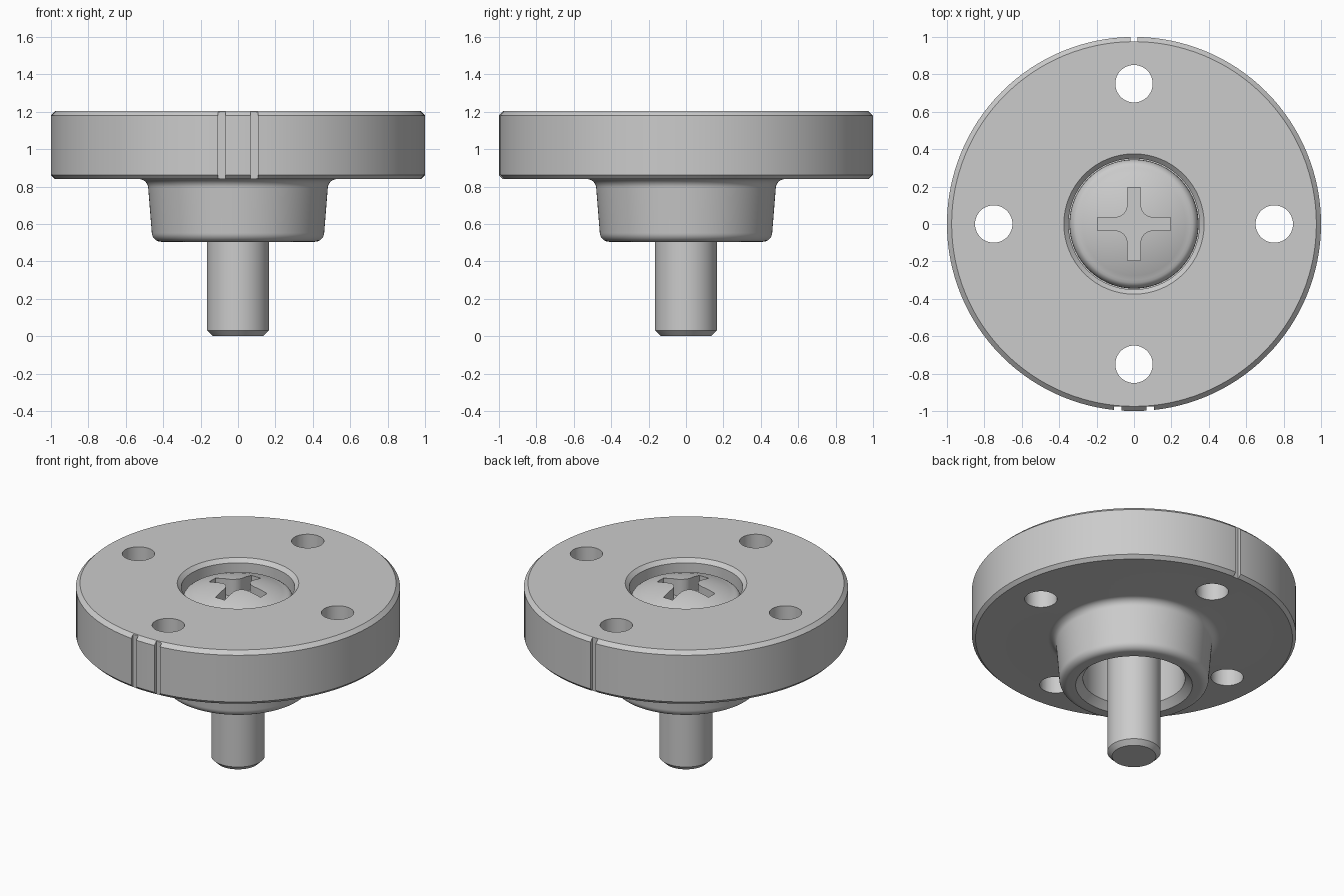
import bpy, bmesh, math
from mathutils import Matrix

cube = bpy.data.objects.get("Cube")
if cube:
    bpy.data.objects.remove(cube, do_unlink=True)

TAU = math.tau
steel = bpy.data.materials.new("plain_grey")
steel.use_nodes = True
GREY = (0.6, 0.6, 0.6, 1)
steel.diffuse_color = GREY
steel.node_tree.nodes["Principled BSDF"].inputs["Base Color"].default_value = GREY


def make_object(name, bm):
    bmesh.ops.recalc_face_normals(bm, faces=bm.faces[:])
    mesh = bpy.data.meshes.new(name)
    bm.to_mesh(mesh)
    bm.free()
    obj = bpy.data.objects.new(name, mesh)
    mesh.materials.append(steel)
    bpy.context.collection.objects.link(obj)
    return obj


def arc(cx, cz, r, start, end, steps=8):
    """Points on an arc, angles in degrees."""
    angles = [math.radians(start + (end - start) * i / steps) for i in range(steps + 1)]
    return [(cx + r * math.cos(a), cz + r * math.sin(a)) for a in angles]


def lathe(name, profile, closed, segments=128):
    """Turn an (r, z) profile around the z axis."""
    bm = bmesh.new()
    verts = [bm.verts.new((r, 0, z)) for r, z in profile]
    edges = [bm.edges.new(pair) for pair in zip(verts, verts[1:])]
    if closed:
        edges.append(bm.edges.new((verts[-1], verts[0])))
    bmesh.ops.spin(bm, geom=verts + edges, cent=(0, 0, 0), axis=(0, 0, 1),
                   angle=TAU, steps=segments, use_merge=True)
    bmesh.ops.remove_doubles(bm, verts=bm.verts[:], dist=1e-5)
    return make_object(name, bm)


def prism(name, outline, bottom, top):
    """Extrude a flat (x, y) outline between two heights."""
    bm = bmesh.new()
    face = bm.faces.new([bm.verts.new((x, y, bottom)) for x, y in outline])
    new = bmesh.ops.extrude_face_region(bm, geom=[face])["geom"]
    moved = [v for v in new if isinstance(v, bmesh.types.BMVert)]
    bmesh.ops.translate(bm, verts=moved, vec=(0, 0, top - bottom))
    return make_object(name, bm)


def cut(target, cutter):
    cutter.hide_render = True
    mod = target.modifiers.new("cut", "BOOLEAN")
    mod.operation = "DIFFERENCE"
    mod.solver = "EXACT"
    mod.object = cutter
    bpy.context.view_layer.objects.active = target
    bpy.ops.object.modifier_apply(modifier=mod.name)
    bpy.data.objects.remove(cutter, do_unlink=True)


def smooth(obj):
    bpy.ops.object.select_all(action="DESELECT")
    obj.select_set(True)
    bpy.context.view_layer.objects.active = obj
    bpy.ops.object.shade_smooth_by_angle(angle=math.radians(30))


# Flange with tapered hub, stepped bore and screw seat
TOP, UNDER, HUB, SEAT = 1.205, 0.84, 0.505, 0.93
outer = [(0.375, TOP), (0.975, TOP), (1, TOP - 0.025), (1, UNDER + 0.022), (0.978, UNDER)]
hub = arc(0.53, UNDER - 0.05, 0.05, 90, 177) + arc(0.411, HUB + 0.05, 0.05, -3, -90)
bore = [(0.36, HUB), (0.315, HUB + 0.045), (0.315, SEAT - 0.06), (0.18, SEAT - 0.06),
        (0.18, SEAT), (0.35, SEAT), (0.35, TOP - 0.025)]
flange = lathe("flange_and_hub", outer + hub + bore, closed=True)

# Four bolt holes
for i in range(4):
    a = i * TAU / 4
    bm = bmesh.new()
    bmesh.ops.create_cone(bm, cap_ends=True, segments=48, radius1=0.1, radius2=0.1, depth=1,
                          matrix=Matrix.Translation((0.75 * math.cos(a), 0.75 * math.sin(a), 1)))
    cut(flange, make_object("bolt_hole_cutter", bm))

# Rim notches: a pair at the front, a single one at the back
for x, side in ((-0.088, -1), (0.088, -1), (0, 1)):
    near, far = side * 0.975, side * 1.1
    box = [(x - 0.02, near), (x + 0.02, near), (x + 0.02, far), (x - 0.02, far)]
    cut(flange, prism("notch_cutter", box, 0.7, 1.4))
smooth(flange)

# Screw: chamfered shank and domed head
R, APEX, EDGE = 0.75, 1.2, 0.345
spread = math.degrees(math.asin(0.3 / R))
dome = arc(0, APEX - R, R, 90 - spread, 90, 12)
ex, ez = dome[0]
dome[-1] = (0, APEX)
shank = [(0, 0), (0.135, 0), (0.165, 0.03), (0.165, SEAT), (EDGE, SEAT)]
fillet = [(EDGE, ez - 0.06)] + [
    (ex + (EDGE - ex) * math.cos(t), ez - 0.06 + 0.06 * math.sin(t))
    for t in (math.radians(d) for d in (18, 36, 54, 72))]
screw = lathe("screw", shank + fillet + dome, closed=False)

# Cross-shaped drive recess with rounded inner corners
W, L, F = 0.035, 0.195, 0.065
quarter = [(L, -W), (L, W)] + arc(W + F, W + F, F, 270, 180)
cross = []
for i in range(4):
    c, s = round(math.cos(i * TAU / 4)), round(math.sin(i * TAU / 4))
    cross += [(x * c - y * s, x * s + y * c) for x, y in quarter]
cut(screw, prism("drive_cutter", cross, 1.08, 1.4))
smooth(screw)
